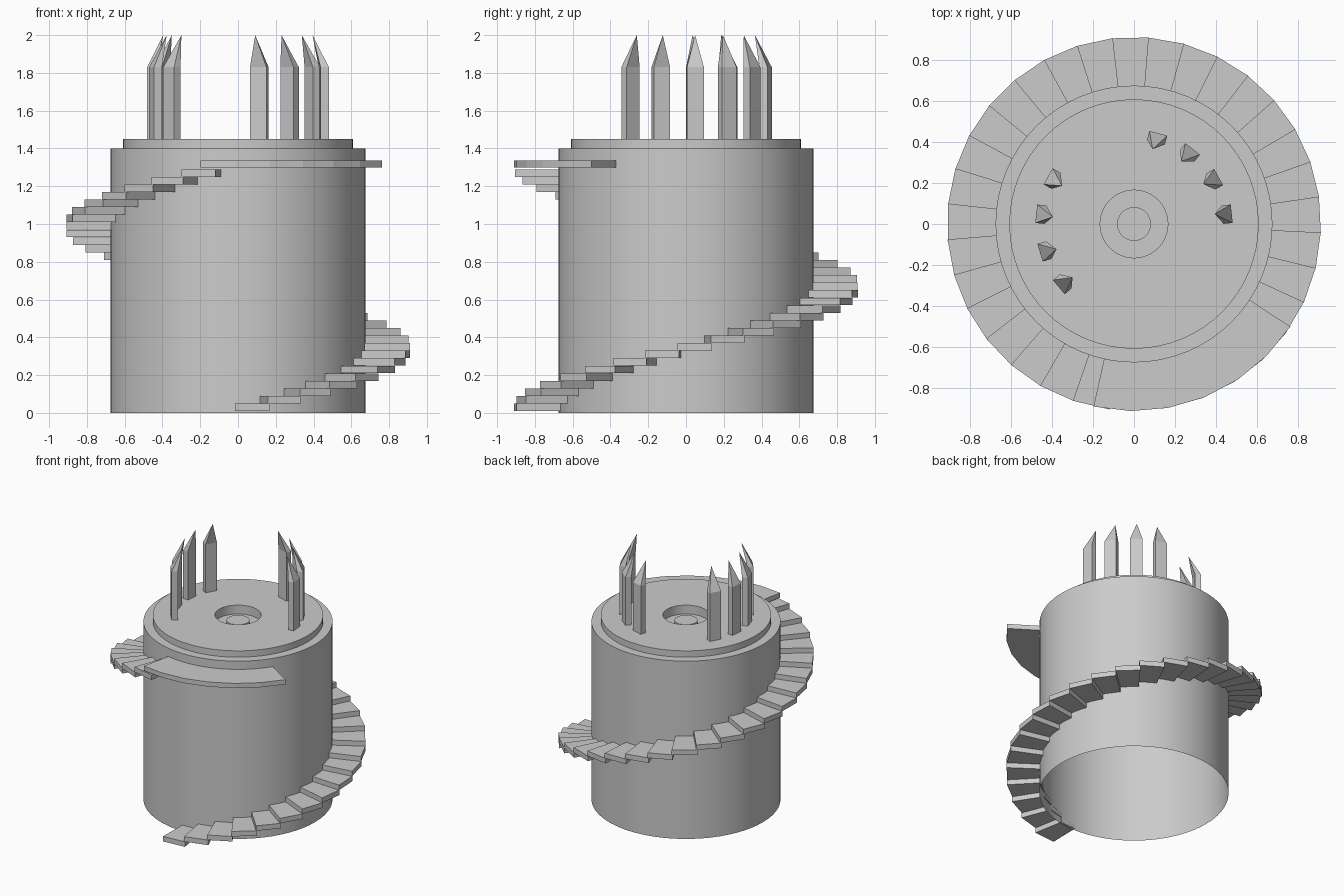
import bpy, bmesh, math

if "Cube" in bpy.data.objects:
    bpy.data.objects.remove(bpy.data.objects["Cube"])

stone = bpy.data.materials.new("grey_stone")
stone.diffuse_color = (0.6, 0.6, 0.6, 1)
stone.use_nodes = True
stone.node_tree.nodes["Principled BSDF"].inputs["Base Color"].default_value = stone.diffuse_color


def finish(name, bm, smooth=False):
    me = bpy.data.meshes.new(name)
    bm.to_mesh(me)
    bm.free()
    me.materials.append(stone)
    ob = bpy.data.objects.new(name, me)
    bpy.context.collection.objects.link(ob)
    if smooth:
        bpy.ops.object.select_all(action='DESELECT')
        ob.select_set(True)
        bpy.context.view_layer.objects.active = ob
        bpy.ops.object.shade_smooth_by_angle(angle=math.radians(30))
    return ob


def polar(r, deg, z):
    a = math.radians(deg)
    return (r * math.cos(a), r * math.sin(a), z)


def lathe(name, profile, n=64):
    """Revolve (radius, z) points; the last ring is capped."""
    bm = bmesh.new()
    rings = [[bm.verts.new(polar(r, 360 * i / n, z)) for i in range(n)] for r, z in profile]
    for a, b in zip(rings, rings[1:]):
        for i in range(n):
            j = (i + 1) % n
            bm.faces.new((a[i], a[j], b[j], b[i]))
    bm.faces.new(rings[-1])
    return finish(name, bm, True)


def arc_slab(bm, r0, r1, start, end, z0, z1, n=1):
    """Closed slab that follows an arc around the tower."""
    secs = []
    for i in range(n + 1):
        d = start + (end - start) * i / n
        secs.append([bm.verts.new(polar(r, d, z))
                     for r, z in ((r0, z0), (r1, z0), (r1, z1), (r0, z1))])
    for a, b in zip(secs, secs[1:]):
        for k in range(4):
            m = (k + 1) % 4
            bm.faces.new((a[k], b[k], b[m], a[m]))
    bm.faces.new(secs[0])
    bm.faces.new(secs[-1][::-1])


# Tower shell, open below, with raised cap, round recess and central disc
lathe("tower", [(0.675, 0), (0.675, 1.40), (0.608, 1.40), (0.608, 1.45),
                (0.165, 1.45), (0.165, 1.38), (0.082, 1.38), (0.082, 1.41)])

# Spiral stair of wedge steps
PITCH, START, RISE = 11.03, -91.0, 0.04
bm = bmesh.new()
for k in range(32):
    a = START + PITCH * k
    arc_slab(bm, 0.672, 0.912, a, a + 11.5, 0.01 + RISE * k, 0.0495 + RISE * k)
bmesh.ops.recalc_face_normals(bm, faces=bm.faces)
finish("spiral_steps", bm)

# Landing at the top of the stair
bm = bmesh.new()
arc_slab(bm, 0.672, 0.912, 257.5, 326.7, 1.298, 1.335, 6)
bmesh.ops.recalc_face_normals(bm, faces=bm.faces)
finish("landing", bm)


# Crown spikes: flat posts whose points lean inwards
def spike(name, deg, r):
    bm = bmesh.new()
    c, s = math.cos(math.radians(deg)), math.sin(math.radians(deg))

    def ring(z):
        return [bm.verts.new((u * c - t * s, u * s + t * c, z))
                for u, t in ((r - .022, -.045), (r + .022, -.045), (r + .022, .045), (r - .022, .045))]
    lo, hi = ring(1.44), ring(1.83)
    tip = bm.verts.new(polar(r - 0.06, deg + 1, 2.0))
    bm.faces.new(lo[::-1])
    for k in range(4):
        m = (k + 1) % 4
        bm.faces.new((lo[k], lo[m], hi[m], hi[k]))
        bm.faces.new((hi[k], hi[m], tip))
    finish(name, bm)


for k in range(4):
    spike(f"right_spike_{k + 1}", 6 + 23 * k, 0.457 - 0.007 * k)
    spike(f"left_spike_{k + 1}", 151 + 23 * k, 0.457)
